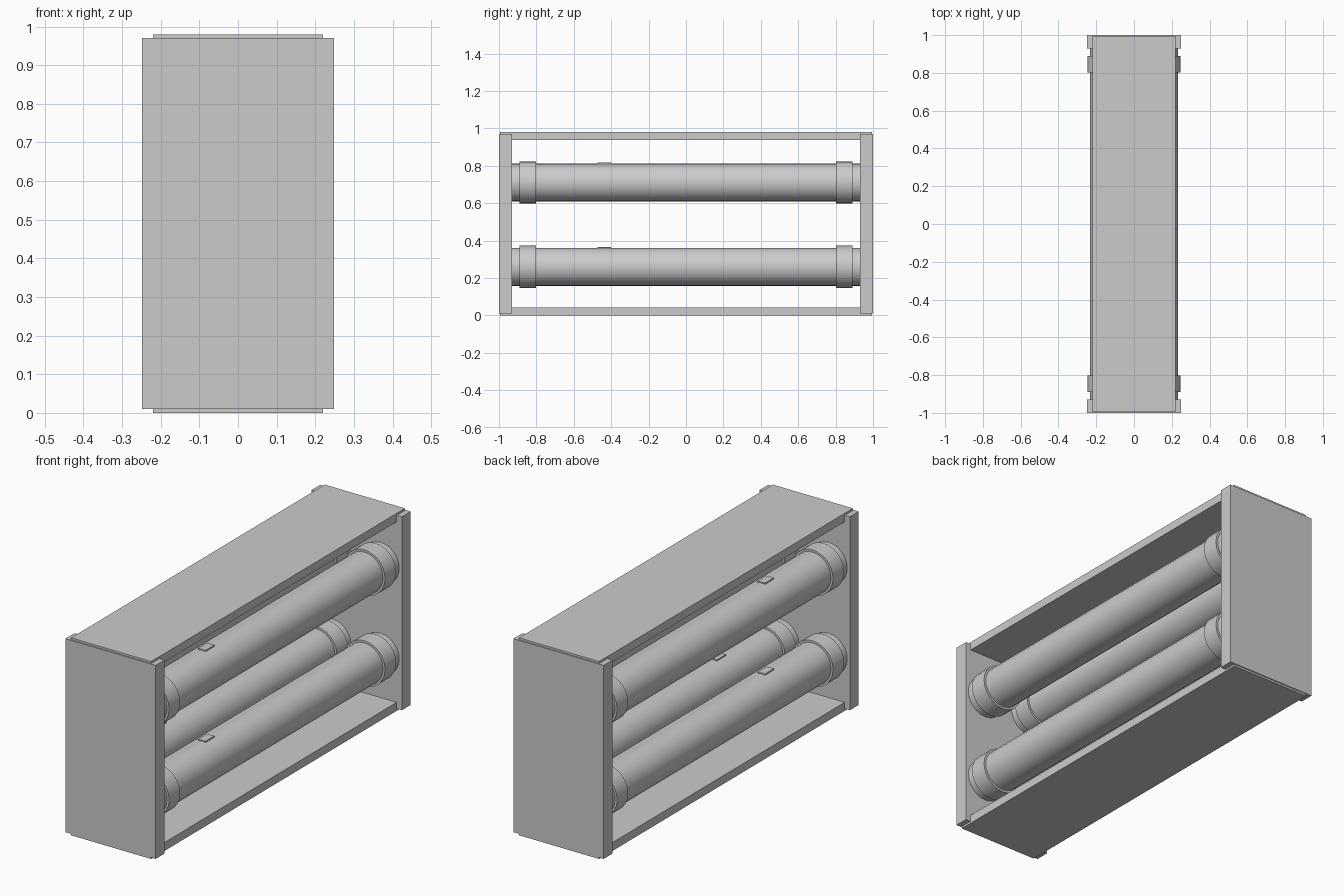
import bpy, math

if "Cube" in bpy.data.objects:
    bpy.data.objects.remove(bpy.data.objects["Cube"])

grey = bpy.data.materials.new("light_grey")
grey.diffuse_color = (0.6, 0.6, 0.6, 1)
grey.use_nodes = True
grey.node_tree.nodes["Principled BSDF"].inputs["Base Color"].default_value = grey.diffuse_color


def finish(name):
    ob = bpy.context.object
    ob.name = name
    ob.data.materials.append(grey)
    return ob


def box(name, x0, x1, y0, y1, z0, z1):
    bpy.ops.mesh.primitive_cube_add(
        size=1, location=((x0 + x1) / 2, (y0 + y1) / 2, (z0 + z1) / 2))
    bpy.context.object.scale = (x1 - x0, y1 - y0, z1 - z0)
    bpy.ops.object.transform_apply(location=False, rotation=False, scale=True)
    return finish(name)


def cylinder(name, x, z, radius, y0, y1):
    bpy.ops.mesh.primitive_cylinder_add(
        vertices=24, radius=radius, depth=y1 - y0,
        location=(x, (y0 + y1) / 2, z), rotation=(math.pi / 2, 0, 0))
    bpy.ops.object.shade_smooth_by_angle(angle=math.radians(35))
    return finish(name)


# Casing: top and bottom panels slotted into two end plates
box("bottom_panel", -0.22, 0.22, -0.995, 0.995, 0.0, 0.042)
box("top_panel", -0.22, 0.22, -0.995, 0.995, 0.938, 0.98)
box("front_end_plate", -0.248, 0.248, -1.0, -0.93, 0.01, 0.97)
box("back_end_plate", -0.248, 0.248, 0.93, 1.0, 0.01, 0.97)

# Four tubes, each with two collars and a small tab on top
for side, x in (("left", -0.132), ("right", 0.132)):
    for level, z in (("lower", 0.26), ("upper", 0.711)):
        tag = f"{level}_{side}"
        cylinder(f"tube_{tag}", x, z, 0.102, -0.94, 0.94)
        cylinder(f"front_collar_{tag}", x, z, 0.113, -0.89, -0.803)
        cylinder(f"back_collar_{tag}", x, z, 0.113, 0.803, 0.89)
        box(f"tab_{tag}", x - 0.02, x + 0.02, -0.472, -0.402, z + 0.09, z + 0.106)
